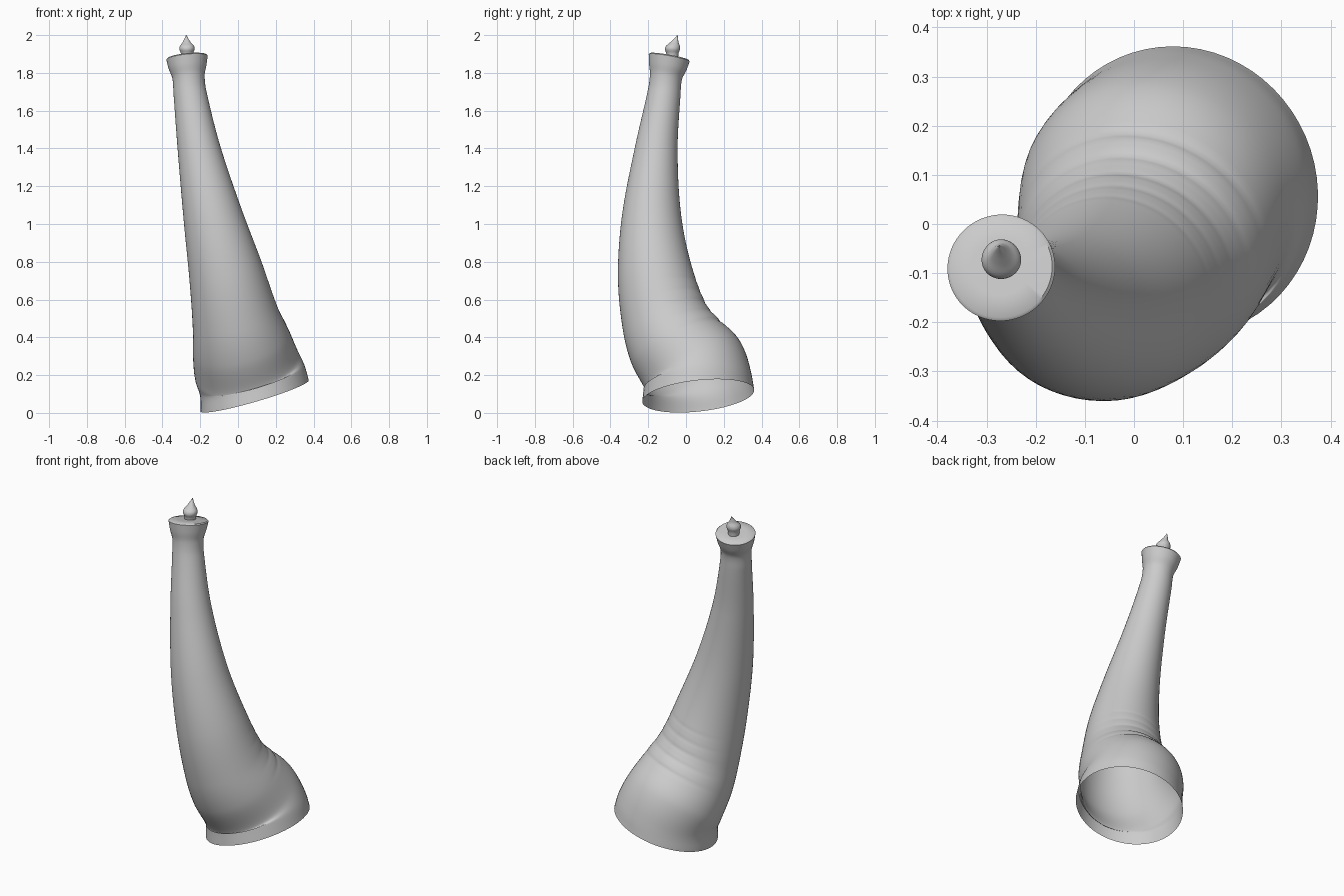
import bpy, math
from mathutils import Vector

if "Cube" in bpy.data.objects:
    bpy.data.objects.remove(bpy.data.objects["Cube"])

SEG = 64


def loft(name, rows, cap_top=False, wrinkle=None):
    """Skin a list of (x, y, z, radius, slope_x, slope_y) rings."""
    verts, faces = [], []
    for k, (x, y, z, r, sx, sy) in enumerate(rows):
        n = Vector((-sx, -sy, 1)).normalized()
        u = Vector((1, 0, sx)).normalized()
        v = n.cross(u)
        for i in range(SEG):
            a = 2 * math.pi * i / SEG
            rr = r * (wrinkle(a, z) if wrinkle else 1)
            verts.append(Vector((x, y, z)) + rr * (math.cos(a) * u + math.sin(a) * v))
    for k in range(len(rows) - 1):
        for i in range(SEG):
            j = (i + 1) % SEG
            faces.append((k * SEG + i, k * SEG + j, (k + 1) * SEG + j, (k + 1) * SEG + i))
    if cap_top:
        verts.append(Vector(rows[-1][:3]))
        base = (len(rows) - 1) * SEG
        for i in range(SEG):
            faces.append((base + i, base + (i + 1) % SEG, len(verts) - 1))
    me = bpy.data.meshes.new(name)
    me.from_pydata(verts, [], faces)
    ob = bpy.data.objects.new(name, me)
    bpy.context.collection.objects.link(ob)
    bpy.ops.object.select_all(action='DESELECT')
    ob.select_set(True)
    bpy.context.view_layer.objects.active = ob
    bpy.ops.object.shade_smooth_by_angle(angle=math.radians(45))
    return ob


def smooth_rows(keys, step=0.02):
    """Hermite interpolation of the key rings, parameterised by height."""
    m = []
    for i in range(len(keys)):
        a, b = keys[max(i - 1, 0)], keys[min(i + 1, len(keys) - 1)]
        m.append([(q - p) / (b[2] - a[2]) for p, q in zip(a, b)])
    out = []
    for i in range(len(keys) - 1):
        a, b = keys[i], keys[i + 1]
        h = b[2] - a[2]
        n = max(4, round(h / step))
        for s in range(n):
            t = s / n
            out.append(tuple(
                (2*t**3 - 3*t*t + 1) * p + (t**3 - 2*t*t + t) * h * mp
                + (3*t*t - 2*t**3) * q + (t**3 - t*t) * h * mq
                for p, q, mp, mq in zip(a, b, m[i], m[i + 1])))
    out.append(keys[-1])
    return out


# Horn body: open mouth, folded overhang at the front, flared rim on top
keys = [
    (0.088, 0.065, 0.09, 0.298, 0.29, 0.11),
    (0.076, 0.060, 0.17, 0.288, 0.29, 0.16),
    (0.045, 0.035, 0.25, 0.282, 0.29, 0.56),
    (0.015, -0.050, 0.37, 0.262, 0.29, 0.48),
    (-0.015, -0.112, 0.50, 0.232, 0.28, 0.33),
    (-0.066, -0.165, 0.75, 0.197, 0.26, 0.14),
    (-0.135, -0.182, 1.05, 0.156, 0.22, 0.0),
    (-0.207, -0.157, 1.40, 0.113, 0.17, -0.10),
    (-0.255, -0.115, 1.70, 0.087, 0.12, -0.16),
    (-0.262, -0.106, 1.78, 0.086, 0.11, -0.17),
    (-0.267, -0.097, 1.83, 0.100, 0.10, -0.18),
    (-0.270, -0.089, 1.88, 0.110, 0.10, -0.18),
]


def back_creases(a, z):
    # shallow compression creases on the inside (back) of the bend
    back = max(0.0, math.cos(a - math.radians(75))) ** 2
    dip = sum(d * math.exp(-((z - c) / 0.012) ** 2)
              for c, d in ((0.37, 0.022), (0.44, 0.018), (0.51, 0.014),
                           (0.58, 0.010), (0.65, 0.007)))
    return 1 - back * dip


loft("horn_body", smooth_rows(keys, 0.01), wrinkle=back_creases)

# Lid closing the rim
loft("rim_lid", [(-0.270, -0.089, 1.88, 0.110, 0.10, -0.18),
                 (-0.270, -0.088, 1.886, 0.104, 0.10, -0.18),
                 (-0.270, -0.087, 1.888, 0.06, 0.10, -0.18)], cap_top=True)

# Teardrop finial with a slight swirl and a leaning tip
drop = [(-0.270, -0.072, 1.880, 0.030, 0, 0),
        (-0.270, -0.072, 1.905, 0.033, 0, 0),
        (-0.270, -0.072, 1.925, 0.040, 0, 0),
        (-0.270, -0.070, 1.942, 0.037, 0, 0),
        (-0.271, -0.063, 1.960, 0.023, 0, 0),
        (-0.273, -0.053, 1.980, 0.011, 0, 0),
        (-0.274, -0.045, 2.000, 0.001, 0, 0)]


def swirl(a, z):
    return 1 + 0.9 * max(0, z - 1.92) * math.cos(3 * a + 40 * (z - 1.9))


loft("finial", smooth_rows(drop, 0.005), cap_top=True, wrinkle=swirl)
